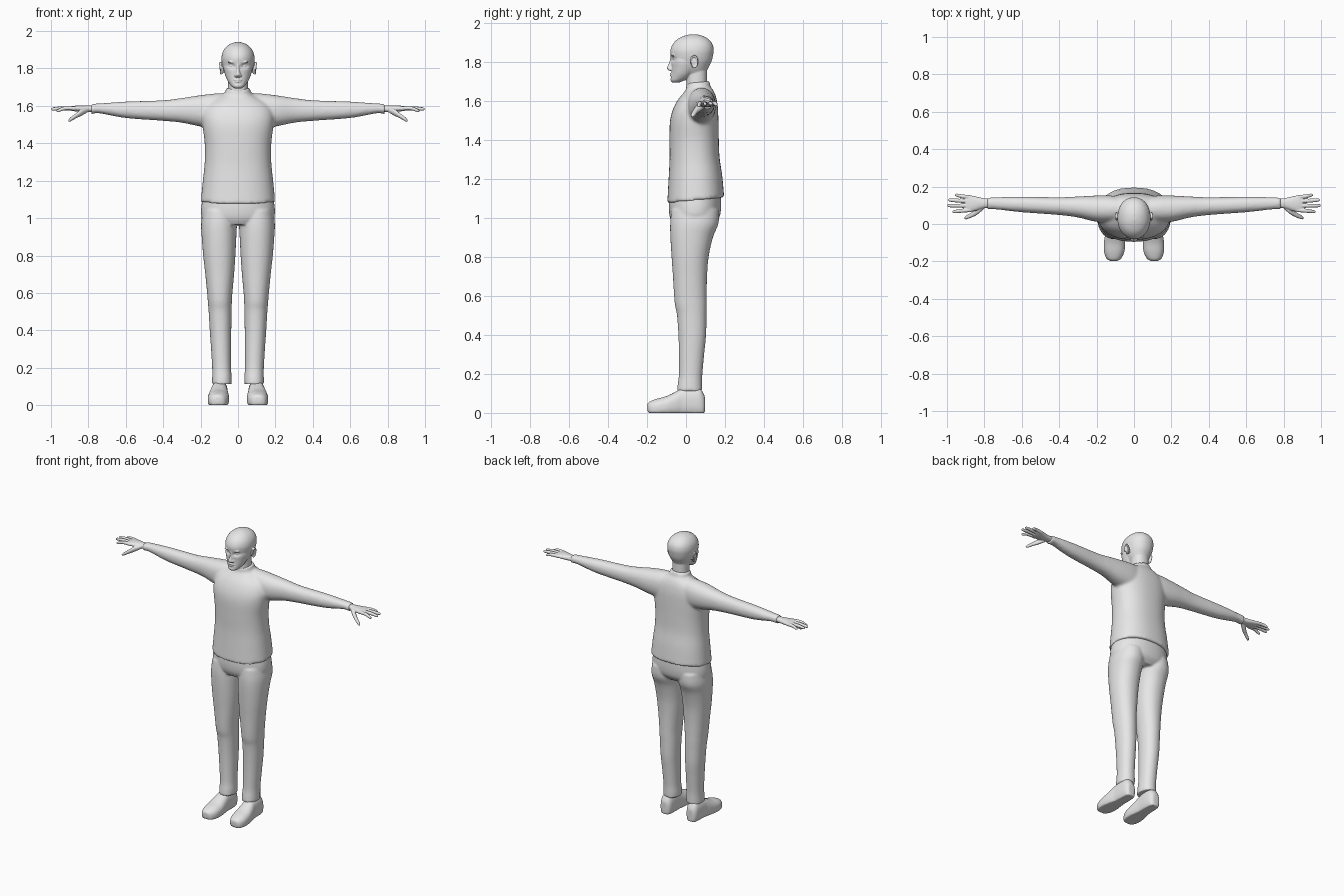
import bpy, bmesh, math
from mathutils import Matrix, Vector

grey = bpy.data.materials.new("plain grey")
grey.diffuse_color = (0.8, 0.8, 0.8, 1)
BOTH = (1, -1)


def spline(rows, steps):
    """Smoothly interpolate the section rows."""
    out = []
    for i in range(len(rows) - 1):
        a, b, c, d = (rows[max(0, min(len(rows) - 1, i + k))] for k in (-1, 0, 1, 2))
        for s in range(steps):
            t = s / steps
            out.append([0.5 * (2 * q + (r - p) * t + (2 * p - 5 * q + 4 * r - u) * t * t
                               + (3 * q - p - 3 * r + u) * t ** 3)
                        for p, q, r, u in zip(a, b, c, d)])
    return out + [list(rows[-1])]


def loft(bm, axis, rows, sides=(1,), p=2.2, n=48, steps=5, warp=None):
    """Skin superellipse sections: (position, low, high, low, high)."""
    u, w = [k for k in range(3) if k != axis]
    for side in sides:
        rings = []
        for pos, u0, u1, w0, w1 in spline(rows, steps):
            ring = []
            for k in range(n):
                a = 2 * math.pi * k / n
                c, s = math.cos(a), math.sin(a)
                v = Vector((0, 0, 0))
                v[axis] = pos
                v[u] = (u0 + u1) / 2 + (u1 - u0) / 2 * math.copysign(abs(c) ** (2 / p), c)
                v[w] = (w0 + w1) / 2 + (w1 - w0) / 2 * math.copysign(abs(s) ** (2 / p), s)
                if warp:
                    v = warp(v)
                v.x *= side
                ring.append(bm.verts.new(v))
            rings.append(ring)
        for r0, r1 in zip(rings, rings[1:]):
            for k in range(n):
                bm.faces.new((r0[k], r0[(k + 1) % n], r1[(k + 1) % n], r1[k]))
        bm.faces.new(rings[0])
        bm.faces.new(rings[-1])


def sym(rows):
    return [(z, -h, h, y0, y1) for z, h, y0, y1 in rows]


def ball(bm, pos, size, sides=(1,)):
    for s in sides:
        m = Matrix.Translation((pos[0] * s, pos[1], pos[2])) @ Matrix.Diagonal((*size, 1))
        bmesh.ops.create_uvsphere(bm, u_segments=24, v_segments=16, radius=1, matrix=m)


def tube(bm, pts):
    """Round digit running along x: points are (x, y, z, radius)."""
    loft(bm, 0, [(x, y - r, y + r, z - r, z + r) for x, y, z, r in pts], BOTH, 2, 16, 4)


def finish(name, bm, voxel, smooth):
    """Fuse the overlapping volumes into one smooth skin."""
    bmesh.ops.recalc_face_normals(bm, faces=bm.faces)
    me = bpy.data.meshes.new(name)
    bm.to_mesh(me)
    bm.free()
    me.materials.append(grey)
    ob = bpy.data.objects.new(name, me)
    bpy.context.collection.objects.link(ob)
    r = ob.modifiers.new("fuse", 'REMESH')
    r.mode, r.voxel_size, r.use_smooth_shade = 'VOXEL', voxel, True
    s = ob.modifiers.new("relax", 'SMOOTH')
    s.factor, s.iterations = 0.5, smooth


# Sweater: torso with tilted hem and collar, plus sleeves
def tilt(v):
    v.z += 0.1 * (v.y - 0.05)
    return v

bm = bmesh.new()
loft(bm, 2, sym([(1.09, .199, -.096, .196), (1.2, .188, -.09, .186), (1.3, .178, -.085, .172),
                 (1.4, .178, -.085, .168), (1.5, .19, -.083, .166), (1.56, .19, -.07, .163),
                 (1.61, .165, -.045, .154), (1.645, .11, -.015, .14), (1.665, .072, 0, .126),
                 (1.695, .064, 0, .12)]), p=2.3, warp=tilt)
loft(bm, 0, [(0, .03, .13, 1.5, 1.66), (.1, .01, .15, 1.48, 1.667), (.2, .012, .152, 1.49, 1.657),
             (.3, .035, .147, 1.51, 1.642), (.4, .048, .143, 1.52, 1.63), (.6, .063, .146, 1.535, 1.623),
             (.74, .078, .143, 1.56, 1.613), (.785, .079, .142, 1.555, 1.611)], BOTH)
finish("sweater", bm, .009, 6)

# Trousers: hips and two legs
bm = bmesh.new()
loft(bm, 2, sym([(.965, .14, -.065, .14), (1.0, .19, -.082, .17), (1.05, .197, -.088, .18),
                 (1.12, .186, -.085, .18)]))
loft(bm, 2, [(1.04, .004, .188, -.075, .168), (.97, .005, .197, -.081, .166), (.9, .009, .194, -.08, .138),
             (.8, .014, .186, -.074, .116), (.7, .021, .175, -.067, .108), (.6, .03, .165, -.061, .106),
             (.55, .033, .161, -.056, .106), (.5, .034, .157, -.046, .105), (.4, .036, .151, -.039, .103),
             (.3, .037, .144, -.036, .093), (.2, .037, .138, -.036, .084), (.15, .034, .138, -.042, .083),
             (.112, .034, .139, -.046, .083)], BOTH, p=2.15)
finish("trousers", bm, .007, 4)

# Shoes with flat soles
def ground(v):
    v.z = max(v.z, 0)
    return v

bm = bmesh.new()
loft(bm, 1, [(-.198, .092, .125, .015, .045), (-.186, .07, .146, -.012, .058), (-.15, .052, .16, -.02, .072),
             (-.1, .047, .161, -.02, .086), (-.05, .051, .153, -.02, .11), (-.02, .054, .146, -.02, .126),
             (.03, .054, .143, -.02, .132), (.07, .058, .139, -.02, .127), (.09, .068, .13, -.015, .1),
             (.097, .082, .118, .012, .08)], BOTH, p=2.4, warp=ground)
finish("shoes", bm, .005, 2)


# Head: cranium, jaw and neck with hollowed eye sockets
def face(v):
    t = max(0, (.03 - v.y) / .11)
    v.x *= 1 - .1 * t * t
    if v.y < -.02:
        d = ((abs(v.x) - .033) / .016) ** 2 + ((v.z - 1.813) / .012) ** 2
        v.y += .012 * math.exp(-d)
    return v

bm = bmesh.new()
loft(bm, 2, sym([(1.74, .05, -.02, .1), (1.77, .068, -.068, .115), (1.8, .079, -.074, .13),
                 (1.83, .086, -.079, .138), (1.86, .088, -.08, .142), (1.89, .081, -.068, .136),
                 (1.915, .064, -.045, .117), (1.932, .04, -.012, .087), (1.941, .013, .02, .055)]),
     n=80, steps=8, warp=face)
loft(bm, 2, sym([(1.694, .02, -.07, -.035), (1.704, .035, -.078, -.01), (1.72, .048, -.077, .02),
                 (1.74, .06, -.074, .04), (1.77, .071, -.074, .06), (1.8, .078, -.075, .07),
                 (1.83, .076, -.07, .07)]), n=80, steps=8, warp=face)
loft(bm, 2, sym([(1.6, .058, .0, .115), (1.68, .053, .002, .108), (1.78, .053, .0, .108)]))
# Nose
loft(bm, 2, sym([(1.754, .011, -.086, -.05), (1.764, .017, -.097, -.05), (1.775, .013, -.096, -.05),
                 (1.8, .008, -.085, -.05), (1.83, .009, -.079, -.05)]), n=24)
ball(bm, (.012, -.078, 1.762), (.008, .011, .008), BOTH)
# Lips, chin, brows, eyes
ball(bm, (0, -.071, 1.7395), (.023, .011, .0045))
ball(bm, (0, -.071, 1.7295), (.019, .011, .0055))
ball(bm, (0, -.067, 1.708), (.02, .013, .012))
ball(bm, (.033, -.066, 1.834), (.022, .011, .006), BOTH)
ball(bm, (.033, -.05, 1.813), (.014, .014, .009), BOTH)
# Ears: inner shell and outer rim
ball(bm, (.084, .04, 1.8), (.011, .016, .028), BOTH)
for s in BOTH:
    for k in range(14):
        a = math.radians(-100 + 22 * k)
        ball(bm, (s * (.094 + .003 * math.sin(a)), .041 + .018 * math.cos(a), 1.801 + .029 * math.sin(a)),
             (.006, .005, .006))
finish("head", bm, .0035, 3)

# Hands: palm, four fingers and a thumb
bm = bmesh.new()
loft(bm, 0, [(.75, .088, .135, 1.567, 1.604), (.79, .086, .136, 1.567, 1.602), (.82, .08, .141, 1.567, 1.602),
             (.85, .07, .148, 1.569, 1.602), (.88, .064, .153, 1.572, 1.6), (.9, .067, .151, 1.577, 1.596)], BOTH)
for y, tip_x, tip_y, tip_z in ((.075, .97, .066, 1.574), (.098, .998, .098, 1.582),
                               (.121, .994, .128, 1.584), (.142, .957, .154, 1.58)):
    mid = (.88 + tip_x) / 2
    tube(bm, [(.87, y, 1.586, .011), (mid, (y + tip_y) / 2, 1.587, .0105),
              (tip_x - .01, tip_y, tip_z + .001, .0085), (tip_x, tip_y, tip_z, .004)])
tube(bm, [(.8, .095, 1.58, .012), (.835, .07, 1.566, .018), (.865, .05, 1.548, .014),
          (.895, .036, 1.528, .011), (.906, .031, 1.521, .005)])
finish("hands", bm, .003, 2)
